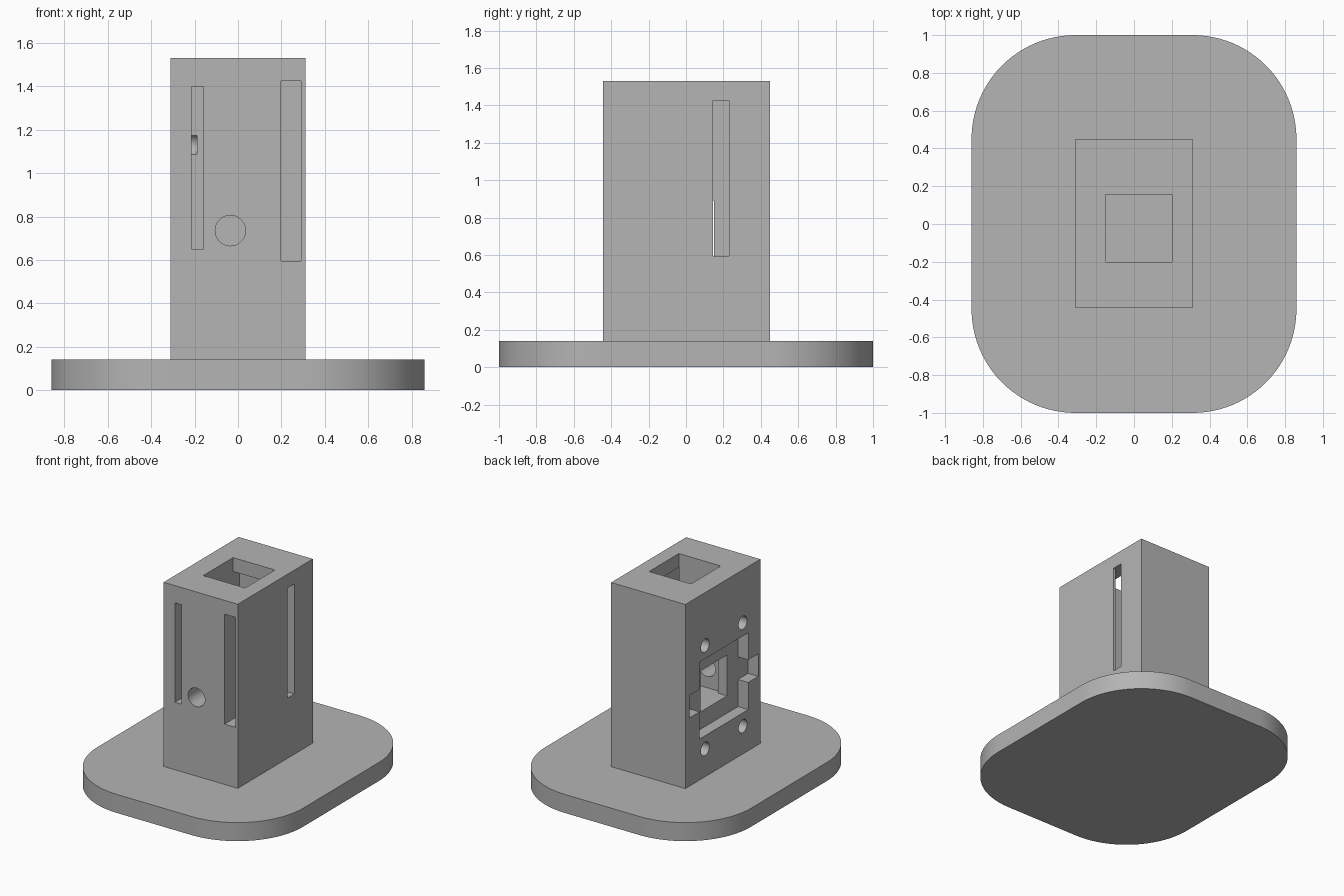
import bpy
import bmesh
import math
from mathutils import Matrix, Vector

old = bpy.data.objects.get("Cube")
if old:
    bpy.data.objects.remove(old, do_unlink=True)

# Single grey plastic
GREY = (0.46, 0.46, 0.46, 1)
plastic = bpy.data.materials.new("grey plastic")
plastic.use_nodes = True
plastic.diffuse_color = GREY
plastic.node_tree.nodes["Principled BSDF"].inputs["Base Color"].default_value = GREY


def finish(name, bm):
    bmesh.ops.recalc_face_normals(bm, faces=bm.faces)
    mesh = bpy.data.meshes.new(name)
    bm.to_mesh(mesh)
    bm.free()
    mesh.materials.append(plastic)
    obj = bpy.data.objects.new(name, mesh)
    bpy.context.collection.objects.link(obj)
    return obj


def box(name, x, y, z):
    """Box from three (low, high) ranges."""
    bm = bmesh.new()
    bmesh.ops.create_cube(bm, size=1)
    for v in bm.verts:
        v.co = Vector(r[0] if c < 0 else r[1] for c, r in zip(v.co, (x, y, z)))
    return finish(name, bm)


def rod(name, centre, radius, length, axis):
    """Round rod along the x or y axis."""
    bm = bmesh.new()
    turn = Matrix.Rotation(math.pi / 2, 4, "Y" if axis == "x" else "X")
    bmesh.ops.create_cone(bm, cap_ends=True, segments=40, radius1=radius,
                          radius2=radius, depth=length,
                          matrix=Matrix.Translation(centre) @ turn)
    return finish(name, bm)


def cut(target, cutter):
    cutter.hide_render = True
    mod = target.modifiers.new("cut", "BOOLEAN")
    mod.operation = "DIFFERENCE"
    mod.solver = "EXACT"
    mod.object = cutter
    bpy.context.view_layer.objects.active = target
    bpy.ops.object.modifier_apply(modifier=mod.name)
    bpy.data.objects.remove(cutter, do_unlink=True)


def smooth(obj):
    bpy.ops.object.select_all(action="DESELECT")
    obj.select_set(True)
    bpy.context.view_layer.objects.active = obj
    bpy.ops.object.shade_smooth_by_angle(angle=math.radians(30))


# Rounded base plate
HALF_X, HALF_Y, RADIUS, THICK, STEPS = 0.86, 1.0, 0.55, 0.14, 24
bm = bmesh.new()
outline = []
for corner, (sx, sy) in enumerate(((1, 1), (-1, 1), (-1, -1), (1, -1))):
    for i in range(STEPS + 1):
        a = math.pi / 2 * (corner + i / STEPS)
        outline.append(bm.verts.new((sx * (HALF_X - RADIUS) + RADIUS * math.cos(a),
                                     sy * (HALF_Y - RADIUS) + RADIUS * math.sin(a), 0)))
plate = bm.faces.new(outline)
top = bmesh.ops.extrude_face_region(bm, geom=[plate], use_keep_orig=True)["geom"]
bmesh.ops.translate(bm, vec=(0, 0, THICK),
                    verts=[g for g in top if isinstance(g, bmesh.types.BMVert)])
smooth(finish("base_plate", bm))

# Tower block
tower = box("tower", (-0.31, 0.31), (-0.445, 0.45), (THICK, 1.53))

# Square shaft down from the top
cut(tower, box("shaft", (-0.15, 0.2), (-0.2, 0.155), (0.58, 1.6)))

# Plate slots: along the right wall, along the back wall, and front left
SLOT_Z = (0.595, 1.425)
cut(tower, box("side_slot", (0.199, 0.29), (-0.6, 0.23), SLOT_Z))
cut(tower, box("back_slot", (-0.149, 0.4), (0.145, 0.23), SLOT_Z))
cut(tower, box("front_slot", (-0.215, -0.16), (-0.6, -0.21), (0.65, 1.4)))

# Round hole from the front into the shaft
cut(tower, rod("front_hole", (-0.035, -0.4, 0.735), 0.07, 0.5, "y"))

# Square pocket with a cross bar recess and a window into the shaft
MID_Y, MID_Z = -0.01, 0.74
FLOOR = -0.225
cut(tower, box("pocket", (-0.4, FLOOR), (MID_Y - 0.29, MID_Y + 0.29),
               (MID_Z - 0.29, MID_Z + 0.29)))
cut(tower, box("tab_recess", (-0.4, FLOOR), (MID_Y - 0.41, MID_Y + 0.41),
               (MID_Z - 0.085, MID_Z + 0.085)))
cut(tower, box("window", (-0.4, -0.14), (MID_Y - 0.16, MID_Y + 0.16),
               (0.581, 0.89)))

# Four screw holes around the pocket
for sy in (-1, 1):
    for sz in (-1, 1):
        centre = (-0.31, MID_Y + sy * 0.225, MID_Z + sz * 0.39)
        cut(tower, rod("screw_hole", centre, 0.05, 0.24, "x"))
smooth(tower)
